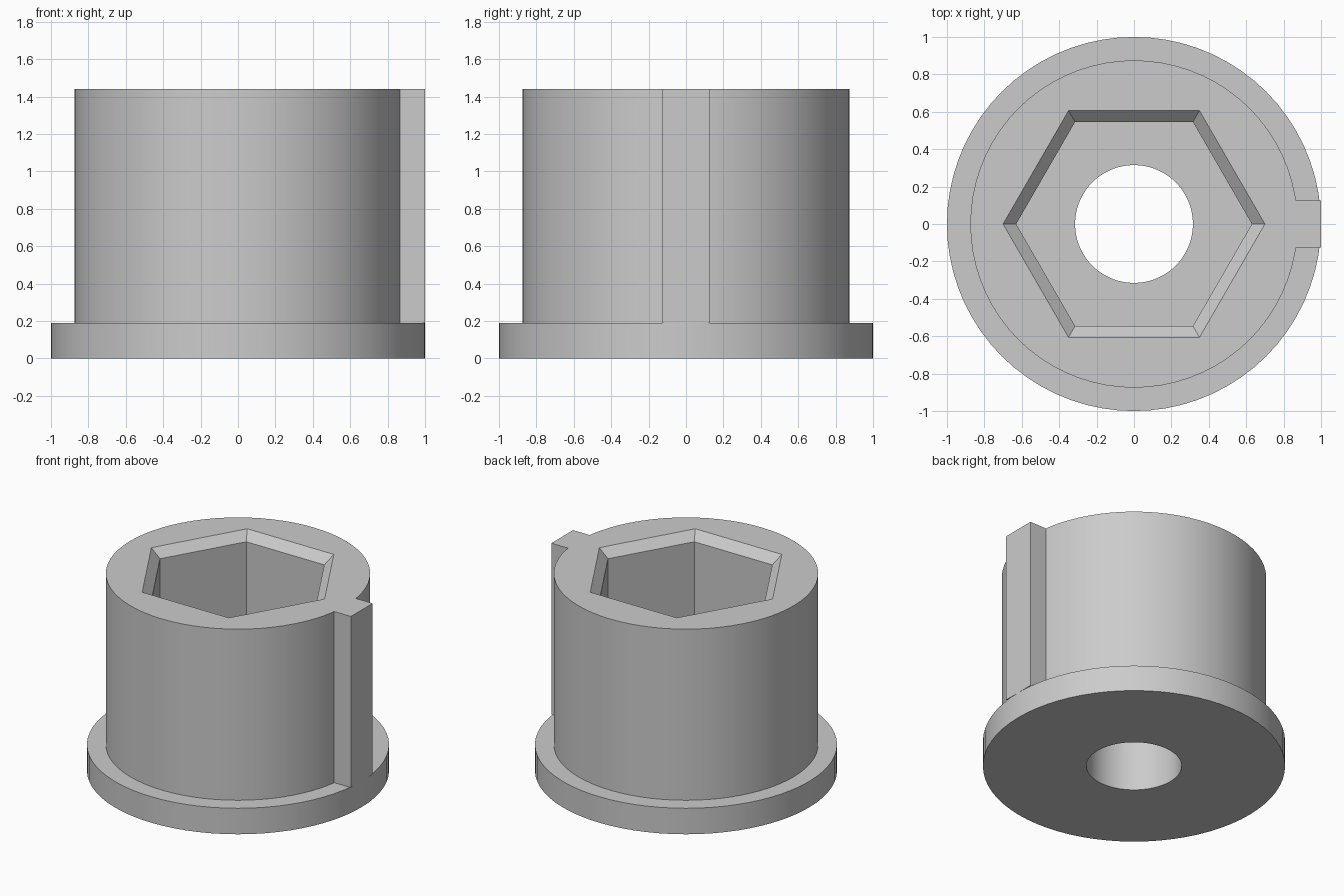
import bpy, bmesh, math
from mathutils import Matrix

cube = bpy.data.objects.get("Cube")
if cube:
    bpy.data.objects.remove(cube, do_unlink=True)

SEGMENTS = 72
HEIGHT, FLANGE_TOP, POCKET_FLOOR = 1.44, 0.19, 0.5
CHAMFER = 0.0625

grey = bpy.data.materials.new("plain grey")
grey.use_nodes = True
colour = (0.6, 0.6, 0.6, 1)
grey.diffuse_color = colour
grey.node_tree.nodes["Principled BSDF"].inputs["Base Color"].default_value = colour


def make_object(name, bm):
    bmesh.ops.recalc_face_normals(bm, faces=bm.faces)
    mesh = bpy.data.meshes.new(name)
    bm.to_mesh(mesh)
    bm.free()
    mesh.materials.append(grey)
    obj = bpy.data.objects.new(name, mesh)
    bpy.context.collection.objects.link(obj)
    return obj


def prism(name, sides, sections):
    """Closed solid through regular polygons given as (radius, z)."""
    bm = bmesh.new()
    rings = []
    for r, z in sections:
        angles = [math.tau * i / sides for i in range(sides)]
        rings.append([bm.verts.new((r * math.cos(a), r * math.sin(a), z)) for a in angles])
    bm.faces.new(rings[0])
    bm.faces.new(rings[-1])
    for low, high in zip(rings, rings[1:]):
        for i in range(sides):
            j = (i + 1) % sides
            bm.faces.new((low[i], low[j], high[j], high[i]))
    return make_object(name, bm)


def box(name, x0, x1, half_y, z0, z1):
    bm = bmesh.new()
    size = Matrix.Diagonal((x1 - x0, 2 * half_y, z1 - z0, 1))
    place = Matrix.Translation(((x0 + x1) / 2, 0, (z0 + z1) / 2))
    bmesh.ops.create_cube(bm, size=1, matrix=place @ size)
    return make_object(name, bm)


def combine(target, other, operation):
    mod = target.modifiers.new(other.name, "BOOLEAN")
    mod.object, mod.operation, mod.solver = other, operation, "EXACT"
    bpy.context.view_layer.objects.active = target
    bpy.ops.object.modifier_apply(modifier=mod.name)
    bpy.data.objects.remove(other, do_unlink=True)


# Flange with the sleeve and its side key
bushing = prism("flanged_bushing", SEGMENTS, [(1, 0), (1, FLANGE_TOP)])
sleeve = prism("sleeve", SEGMENTS, [(0.875, 0.05), (0.875, HEIGHT)])
combine(bushing, sleeve, "UNION")
key = box("side_key", 0.75, 1, 0.125, FLANGE_TOP, HEIGHT)
combine(bushing, key, "UNION")

# Through hole and chamfered hexagonal pocket
bore = prism("bore_cutter", SEGMENTS, [(0.315, -0.2), (0.315, HEIGHT + 0.2)])
combine(bushing, bore, "DIFFERENCE")
pocket = prism("hex_pocket_cutter", 6, [
    (0.63, POCKET_FLOOR), (0.63, HEIGHT - CHAMFER),
    (0.70, HEIGHT), (0.70, HEIGHT + 0.2)])
combine(bushing, pocket, "DIFFERENCE")

# Smooth round walls with crisp edges
bpy.ops.object.select_all(action="DESELECT")
bushing.select_set(True)
bpy.context.view_layer.objects.active = bushing
bpy.ops.object.shade_smooth_by_angle(angle=math.radians(25))
